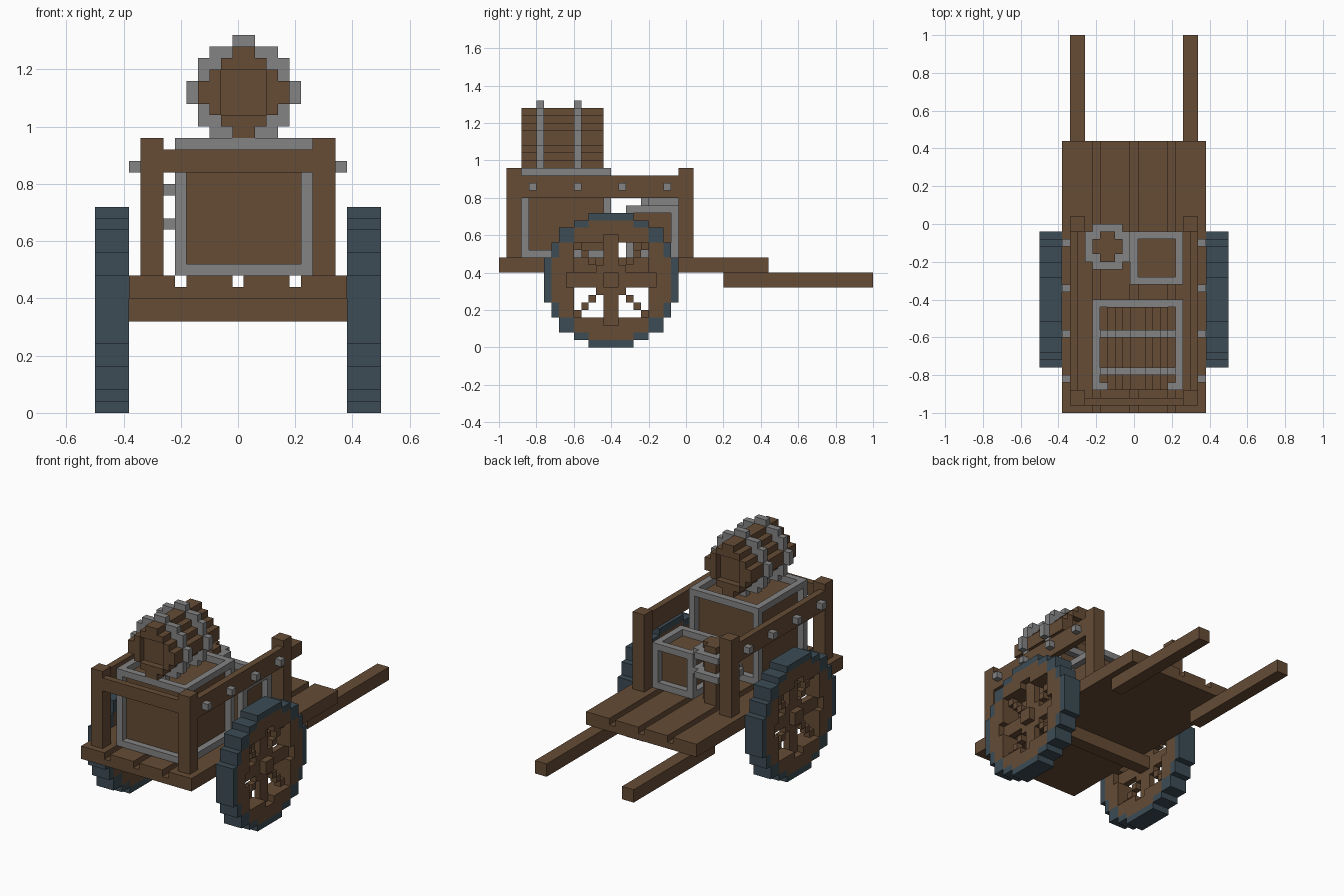
import bpy
import bmesh
from mathutils import Matrix, Vector

if "Cube" in bpy.data.objects:
    bpy.data.objects.remove(bpy.data.objects["Cube"])

U = 0.04  # block size


def material(name, rgb):
    m = bpy.data.materials.new(name)
    m.use_nodes = True
    m.diffuse_color = (*rgb, 1)
    m.node_tree.nodes["Principled BSDF"].inputs["Base Color"].default_value = (*rgb, 1)
    return m


WOOD = material("brown wood", (0.13, 0.072, 0.036))
IRON = material("grey iron", (0.23, 0.23, 0.23))
TYRE = material("slate blue tyre", (0.045, 0.072, 0.09))


def part(name, boxes, mat):
    """One object made of boxes, each (x0, x1, y0, y1, z0, z1)."""
    bm = bmesh.new()
    for x0, x1, y0, y1, z0, z1 in boxes:
        size = Vector((abs(x1 - x0), abs(y1 - y0), abs(z1 - z0)))
        mid = Vector((x0 + x1, y0 + y1, z0 + z1)) / 2
        bmesh.ops.create_cube(bm, size=1, matrix=Matrix.Translation(mid) @ Matrix.Diagonal(size).to_4x4())
    mesh = bpy.data.meshes.new(name)
    bm.to_mesh(mesh)
    bm.free()
    mesh.materials.append(mat)
    ob = bpy.data.objects.new(name, mesh)
    bpy.context.collection.objects.link(ob)
    return ob


def disc(axis, centre, lo, hi, outer, inner=()):
    """Stepped disc or ring: half widths in blocks, row by row from the middle."""
    boxes = []
    for r, o in enumerate(outer):
        i = inner[r] if r < len(inner) else 0
        spans = [(-o, o)] if i == 0 else [(-o, -i), (i, o)]
        for a, b in spans:
            for v0, v1 in ((r, r + 1), (-r - 1, -r)):
                u = [centre[0] + a * U, centre[0] + b * U]
                v = [centre[1] + v0 * U, centre[1] + v1 * U]
                w = [lo, hi]
                order = {"x": w + u + v, "y": u + w + v, "z": u + v + w}
                boxes.append(order[axis])
    return boxes


def crate(name, x0, x1, y0, y1, z0, z1):
    """Wooden box with recessed panels and an iron edge frame."""
    part(name + "_panels", [(x0 + U, x1 - U, y0 + U, y1 - U, z0 + U, z1 - U)], WOOD)
    xs, ys, zs = [((a, a + U), (b - U, b)) for a, b in ((x0, x1), (y0, y1), (z0, z1))]
    frame = [(*x, *y, z0, z1) for x in xs for y in ys]
    frame += [(*x, y0 + U, y1 - U, *z) for x in xs for z in zs]
    frame += [(x0 + U, x1 - U, *y, *z) for y in ys for z in zs]
    part(name + "_frame", frame, IRON)


# Deck: base layer and four planks with grooves between
part("deck_base", [(-0.38, 0.38, -1, 0.44, 0.40, 0.44)], WOOD)
part("deck_planks", [(x, x + 0.16, -1, 0.44, 0.44, 0.48) for x in (-0.38, -0.18, 0.02, 0.22)], WOOD)
part("axle", [(-0.38, 0.38, -0.44, -0.36, 0.32, 0.40)], WOOD)
part("front_rail", [(-0.26, 0.26, -0.96, -0.92, 0.84, 0.92)], WOOD)

# Wheels: tyre, rim with notches, spokes and hub
TYRE_OUT = [9, 9, 9, 8, 8, 7, 7, 5, 3]
RIM_OUT = [8, 8, 8, 7, 7, 5, 5, 3]
HOLE = [5] * 5
NOTCHED = [6, 5, 5, 5, 5, 1]
WHEEL = (-0.40, 0.36)
cy, cz = WHEEL

for side, s in (("left", 1), ("right", -1)):
    a, b, c, d = (s * x for x in (0.38, 0.42, 0.46, 0.50))
    part(side + "_tyre", disc("x", WHEEL, a, d, TYRE_OUT, RIM_OUT), TYRE)
    rim = disc("x", WHEEL, b, c, RIM_OUT, HOLE)
    for lo, hi in ((a, b), (c, d)):
        rim += disc("x", WHEEL, lo, hi, RIM_OUT, NOTCHED)
    part(side + "_rim", rim, WOOD)
    spokes = [(b, c, cy - U, cy + U, cz - 5 * U, cz + 5 * U),
              (b, c, cy - 5 * U, cy + 5 * U, cz - U, cz + U)]
    for k in range(1, 5):
        for sy in (-1, 1):
            for sz in (-1, 1):
                y, z = cy + sy * k * U, cz + sz * k * U
                spokes.append((b, c, y, y + sy * U, z, z + sz * U))
    part(side + "_spokes", spokes, WOOD)
    part(side + "_hub", [(a, d, cy - U, cy + U, cz - U, cz + U)], WOOD)

    # Handle, posts, side rail and studs
    p, q = s * 0.26, s * 0.34
    part(side + "_handle", [(p, q, 0.20, 1, 0.32, 0.40)], WOOD)
    part(side + "_posts", [(p, q, y, y + 0.08, 0.48, 0.96) for y in (-0.96, -0.04)], WOOD)
    part(side + "_rail", [(s * 0.30, q, -0.88, -0.04, 0.80, 0.92)], WOOD)
    part(side + "_studs", [(q, a, y, y + U, 0.84, 0.88) for y in (-0.84, -0.60, -0.36, -0.12)], IRON)

# Crates
crate("large_crate", -0.22, 0.26, -0.88, -0.40, 0.48, 0.96)
crate("small_crate", -0.02, 0.26, -0.32, -0.04, 0.48, 0.76)

# Lying barrel with recessed ends
LYING = (0.02, 1.12)
STAVES = [4, 3, 2, 1]
body = disc("y", LYING, -0.84, -0.48, STAVES)
for y in (-0.88, -0.48):
    body += disc("y", LYING, y, y + U, STAVES, [2, 2])
part("lying_barrel", body, WOOD)
hoops = []
for y in (-0.80, -0.60):
    hoops += disc("y", LYING, y, y + U, [5, 4, 4, 3, 1])
part("lying_barrel_hoops", hoops, IRON)

# Small standing keg
KEG = (-0.14, -0.12)
part("keg", disc("z", KEG, 0.48, 0.84, [2, 1]), WOOD)
hoops = []
for z in (0.64, 0.76):
    hoops += disc("z", KEG, z, z + U, [3, 3, 2])
part("keg_hoops", hoops, IRON)
